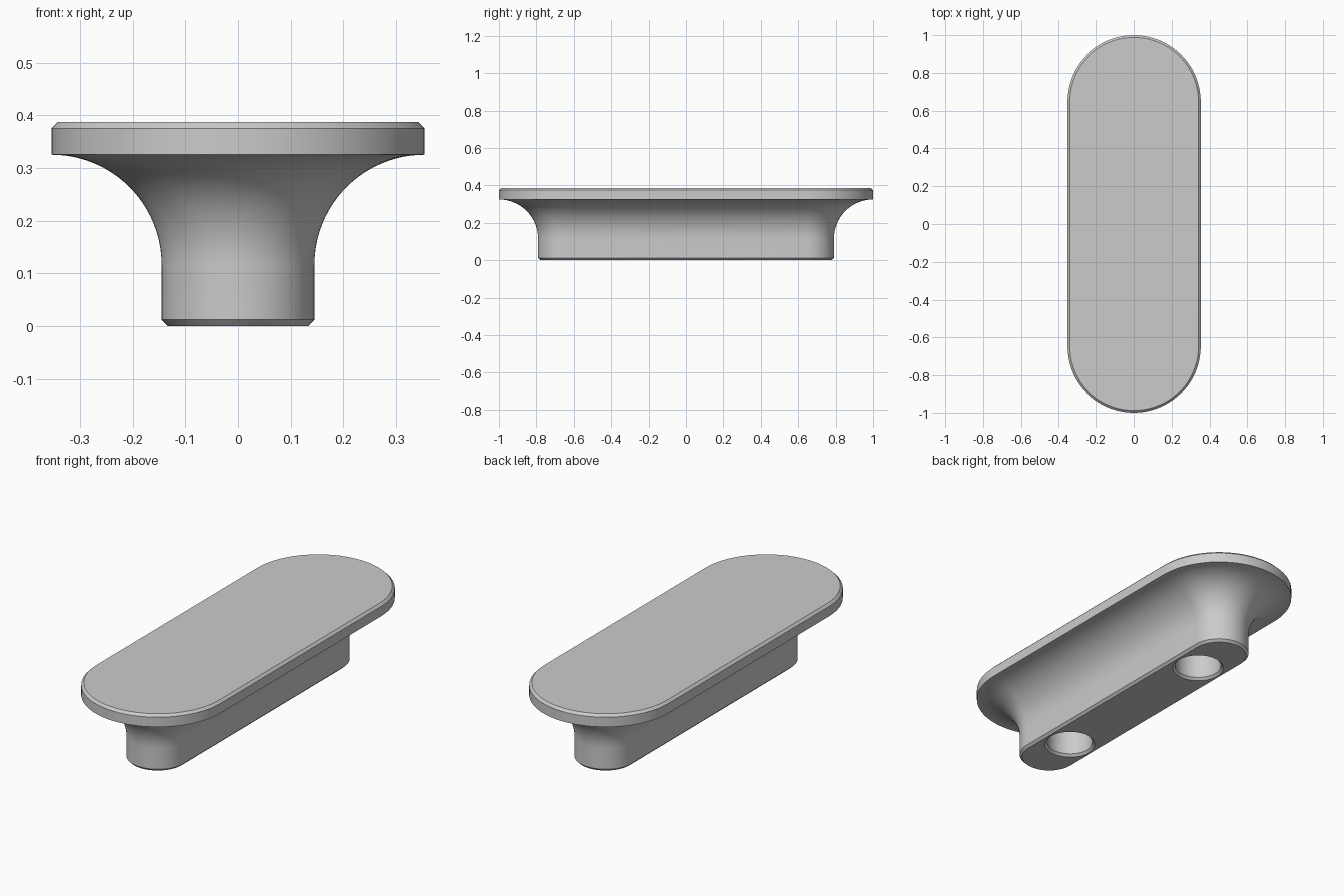
import bpy, bmesh
from math import pi, sin, cos, radians

cube = bpy.data.objects.get("Cube")
if cube:
    bpy.data.objects.remove(cube, do_unlink=True)

# Single satin grey material
grey = bpy.data.materials.new("light_grey")
grey.use_nodes = True
colour = (0.6, 0.6, 0.6, 1)
grey.diffuse_color = colour
grey.node_tree.nodes["Principled BSDF"].inputs["Base Color"].default_value = colour

SEG = 40            # segments per rounded end
END = 0.646         # y of the end arc centres
TOP_R, STEM_R, CHAMFER = 0.354, 0.145, 0.012


def sweep(name, profile, half_len, y=0):
    """Sweep a (radius, z) profile round a slot outline; half_len 0 gives a lathe."""
    bm = bmesh.new()
    rings = []
    for r, z in profile:
        ring = []
        for side in (1, -1):
            for i in range(SEG + 1):
                a = pi * i / SEG
                ring.append(bm.verts.new((side * r * cos(a),
                                          y + side * (half_len + r * sin(a)), z)))
        rings.append(ring)
    n = len(rings[0])
    for low, high in zip(rings, rings[1:]):
        for i in range(n):
            j = (i + 1) % n
            bm.faces.new((low[i], low[j], high[j], high[i]))
    bm.faces.new(rings[0][::-1])
    bm.faces.new(rings[-1])
    bmesh.ops.remove_doubles(bm, verts=bm.verts, dist=1e-5)
    bmesh.ops.recalc_face_normals(bm, faces=bm.faces)
    mesh = bpy.data.meshes.new(name)
    bm.to_mesh(mesh)
    bm.free()
    mesh.materials.append(grey)
    obj = bpy.data.objects.new(name, mesh)
    bpy.context.collection.objects.link(obj)
    return obj


# Handle body: chamfered stem, concave finger flare, chamfered top plate
flare_r = TOP_R - STEM_R
flare_z = 0.325 - flare_r
profile = [(STEM_R - CHAMFER, 0), (STEM_R, CHAMFER)]
for i in range(25):
    a = pi / 2 * i / 24
    profile.append((TOP_R - flare_r * cos(a), flare_z + flare_r * sin(a)))
profile += [(TOP_R, 0.375), (TOP_R - CHAMFER, 0.387)]
handle = sweep("handle_body", profile, END)

# Two blind, countersunk mounting holes in the underside
HOLE_R, HOLE_DEPTH = 0.112, 0.25
hole = [(HOLE_R + 2 * CHAMFER, -CHAMFER), (HOLE_R, CHAMFER), (HOLE_R, HOLE_DEPTH)]
bpy.context.view_layer.objects.active = handle
for y in (-0.488, 0.488):
    cutter = sweep("hole_cutter", hole, 0, y)
    cutter.hide_render = True
    mod = handle.modifiers.new("mounting_hole", 'BOOLEAN')
    mod.operation, mod.solver, mod.object = 'DIFFERENCE', 'EXACT', cutter
    bpy.ops.object.modifier_apply(modifier=mod.name)
    bpy.data.objects.remove(cutter, do_unlink=True)

# Smooth curves, crisp chamfers
bpy.ops.object.select_all(action='DESELECT')
handle.select_set(True)
bpy.ops.object.shade_smooth_by_angle(angle=radians(30))
